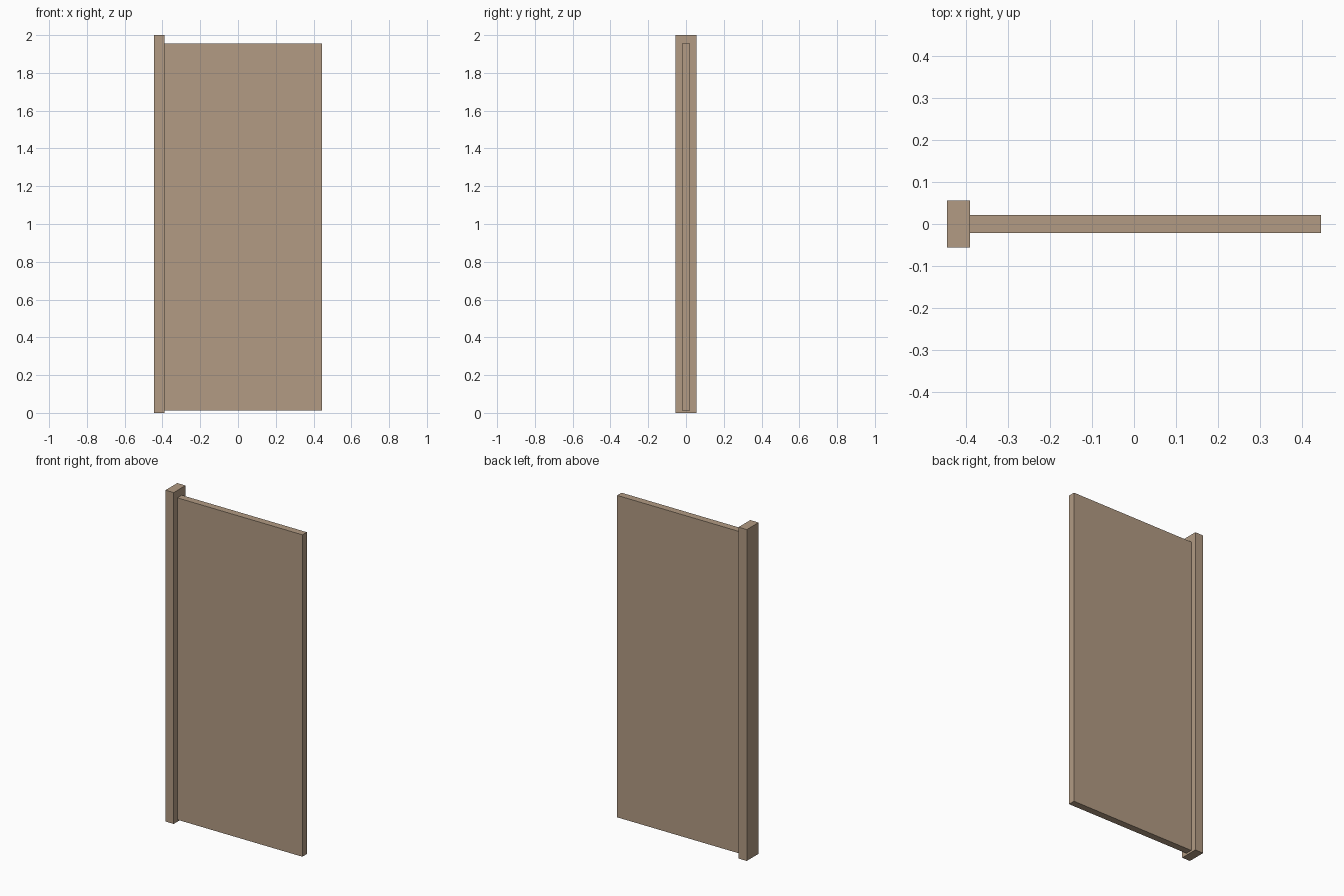
import bpy

cube = bpy.data.objects.get("Cube")
if cube:
    bpy.data.objects.remove(cube, do_unlink=True)

# Single wood colour
wood = bpy.data.materials.new("light brown wood")
wood.use_nodes = True
colour = (0.445, 0.328, 0.227, 1.0)
wood.diffuse_color = colour
wood.node_tree.nodes["Principled BSDF"].inputs["Base Color"].default_value = colour


def box(name, low, high):
    """Axis-aligned box between two corners."""
    centre = [(a + b) / 2 for a, b in zip(low, high)]
    bpy.ops.mesh.primitive_cube_add(size=1, location=centre)
    obj = bpy.context.object
    obj.name = name
    obj.scale = [b - a for a, b in zip(low, high)]
    bpy.ops.object.transform_apply(location=False, rotation=False, scale=True)
    obj.data.materials.append(wood)
    return obj


# Upright hinge post on the right side
box("hinge_post", (-0.445, -0.056, 0.0), (-0.39, 0.056, 2.0))

# Thin door panel, raised slightly off the ground
box("door_panel", (-0.39, -0.021, 0.012), (0.445, 0.021, 1.955))
